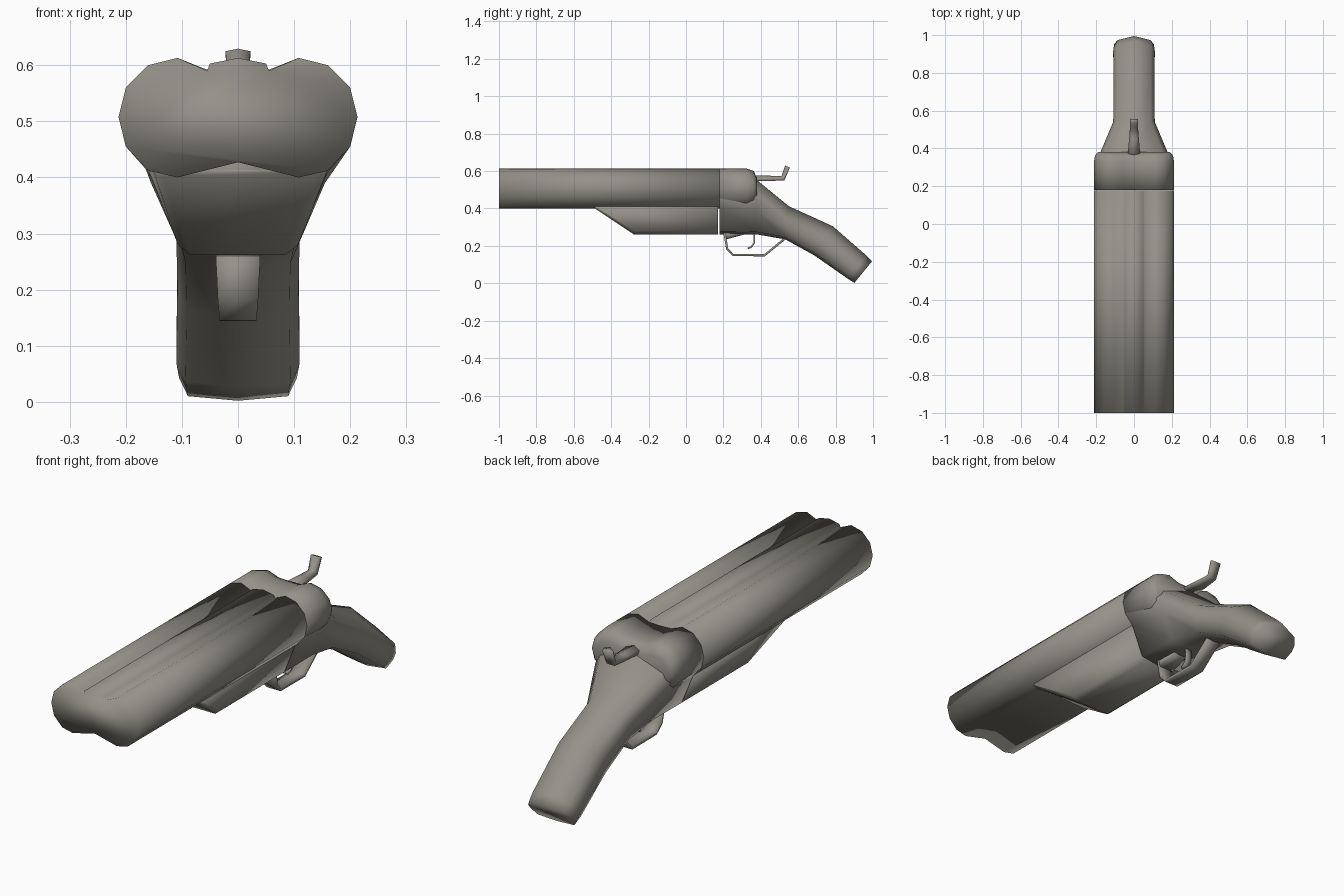
import bpy, bmesh
from mathutils import Vector

if "Cube" in bpy.data.objects:
    bpy.data.objects.remove(bpy.data.objects["Cube"])

metal = bpy.data.materials.new("warm_grey")
metal.diffuse_color = (0.30, 0.285, 0.25, 1)
metal.use_nodes = True
metal.node_tree.nodes["Principled BSDF"].inputs["Base Color"].default_value = metal.diffuse_color


def finish(name, bm):
    bmesh.ops.recalc_face_normals(bm, faces=bm.faces)
    mesh = bpy.data.meshes.new(name)
    bm.to_mesh(mesh)
    bm.free()
    for p in mesh.polygons:
        p.use_smooth = True
    mesh.materials.append(metal)
    obj = bpy.data.objects.new(name, mesh)
    bpy.context.collection.objects.link(obj)
    return obj


def loft(name, halves):
    """Skin half rings (first and last point on x = 0), mirrored in x."""
    bm = bmesh.new()
    rings = []
    for half in halves:
        full = list(half) + [(-x, y, z) for x, y, z in reversed(half[1:-1])]
        rings.append([bm.verts.new(p) for p in full])
    n = len(rings[0])
    for a, b in zip(rings, rings[1:]):
        for i in range(n):
            j = (i + 1) % n
            bm.faces.new((a[i], a[j], b[j], b[i]))
    bm.faces.new(rings[0])
    bm.faces.new(rings[-1])
    return finish(name, bm)


def strap(name, path, widths, thick, peak=0.0):
    """Bent bar along a (y, z) path; peak raises a ridge along its middle."""
    pts = [Vector(p) for p in path]
    halves = []
    for i, p in enumerate(pts):
        t = (pts[min(i + 1, len(pts) - 1)] - pts[max(i - 1, 0)]).normalized()
        nrm = Vector((-t.y, t.x))
        w, h = widths[i], thick / 2
        prof = [(0, h + peak), (w, h), (w, -h), (0, -h)]
        halves.append([(x, p.x + nrm.x * d, p.y + nrm.y * d) for x, d in prof])
    return loft(name, halves)


def at_y(y, prof):
    return [(x, y, z) for x, z in prof]


# Twin barrels with the rib between them
side = [(0.108, 0.613), (0.16, 0.6), (0.2, 0.56), (0.213, 0.508),
        (0.2, 0.455), (0.16, 0.412), (0.108, 0.40)]
barrel = [(0, 0.613), (0.05, 0.603), (0.055, 0.59)] + side + [(0, 0.427)]
loft("barrels", [at_y(-1.0, barrel), at_y(0.178, barrel)])

# Breech block with a rounded back
breech = [(0, 0.59), (0.055, 0.592)] + side + [(0, 0.41)]
stations = [(0.18, 1, 1), (0.325, 1, 1), (0.362, 0.97, 0.88), (0.38, 0.9, 0.52)]
loft("breech", [[(x * sx, y, 0.507 + (z - 0.507) * sz) for x, z in breech]
                for y, sx, sz in stations])

# Fore-end under the barrels, with a sloping nose
fore = [(0, 0.43), (0.16, 0.414), (0.107, 0.28), (0.085, 0.262), (0, 0.262)]
nose = [(0, 0.43), (0.16, 0.414), (0.15, 0.409), (0.135, 0.402), (0, 0.405)]
loft("fore_end", [at_y(-0.49, nose), at_y(-0.28, fore), at_y(0.172, fore)])

# Frame flowing into the bent grip
frame = [
    at_y(0.18, [(0, 0.55), (0.19, 0.5), (0.2, 0.455), (0.16, 0.41),
                (0.105, 0.278), (0, 0.262)]),
    at_y(0.375, [(0, 0.555), (0.155, 0.50), (0.18, 0.455), (0.155, 0.39),
                 (0.1, 0.275), (0, 0.262)]),
]
section = [(0, 1), (0.82, 0.78), (1, 0.55), (1, 0.35), (0.85, 0.07), (0, 0)]
# top (y, z), bottom (y, z), half width
grip = [((0.55, 0.412), (0.53, 0.235), 0.11),
        ((0.785, 0.305), (0.685, 0.15), 0.108),
        ((0.965, 0.148), (0.86, 0.028), 0.11),
        ((0.995, 0.118), (0.9, 0.002), 0.105)]
for (ty, tz), (by, bz), w in grip:
    frame.append([(x * w, by + (ty - by) * t, bz + (tz - bz) * t)
                  for x, t in section])
loft("frame_and_grip", frame)

# Trigger guard, its mounting wedge and the trigger
strap("trigger_guard",
      [(0.206, 0.268), (0.22, 0.185), (0.252, 0.151), (0.42, 0.15), (0.53, 0.24)],
      [0.04, 0.036, 0.033, 0.033, 0.033], 0.012)
loft("guard_mount", [at_y(0.2, [(0, 0.27), (0.038, 0.27), (0.038, 0.262), (0, 0.262)]),
                     at_y(0.215, [(0, 0.27), (0.038, 0.27), (0.036, 0.235), (0, 0.235)]),
                     at_y(0.31, [(0, 0.27), (0.035, 0.27), (0.03, 0.26), (0, 0.26)])])
strap("trigger", [(0.365, 0.27), (0.364, 0.215), (0.35, 0.195), (0.33, 0.186)],
      [0.015, 0.015, 0.014, 0.012], 0.009)

# Hammer with a raised spur
strap("hammer", [(0.35, 0.555), (0.45, 0.555), (0.522, 0.557), (0.548, 0.622)],
      [0.035, 0.026, 0.02, 0.022], 0.016, 0.012)
